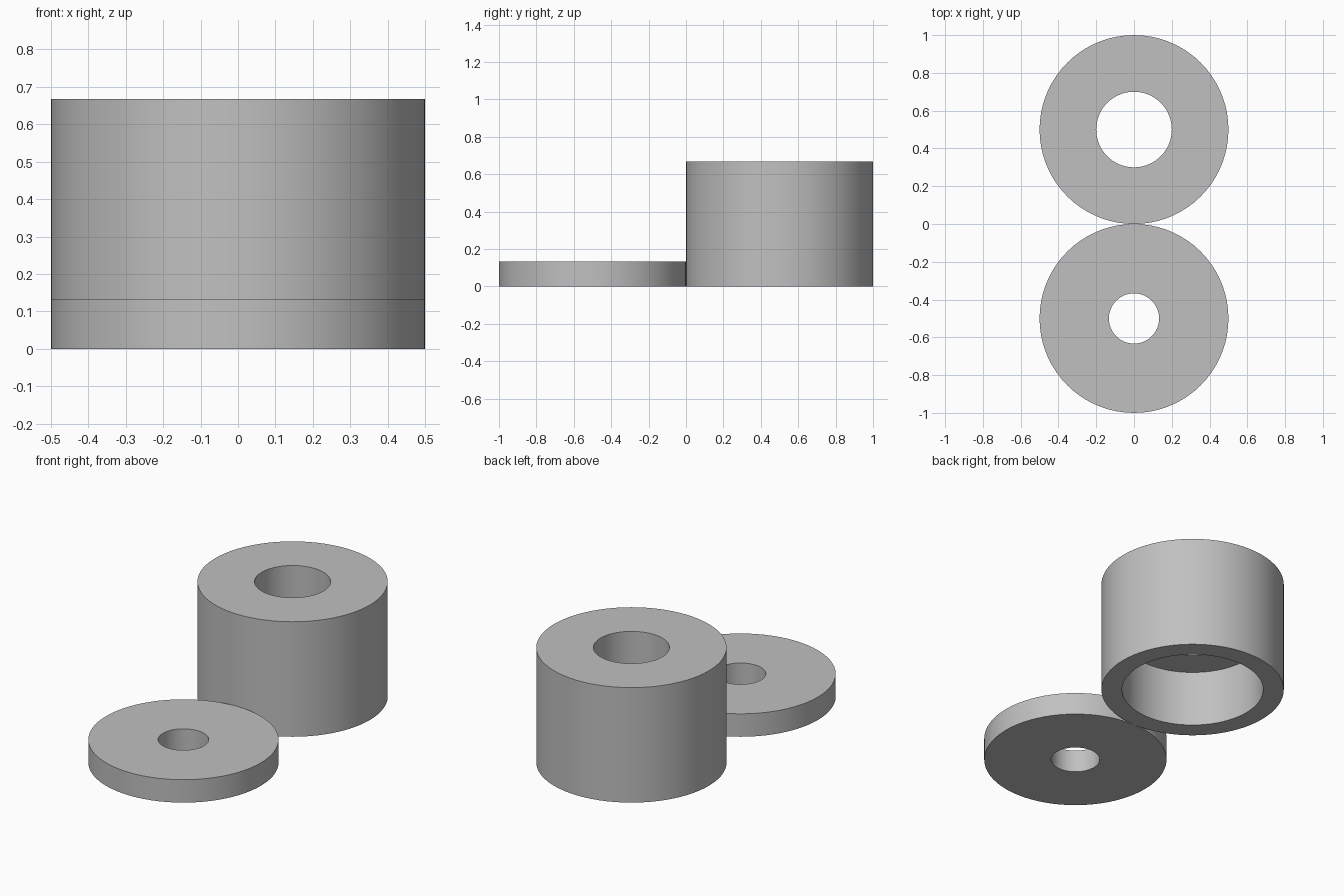
import bpy
import bmesh
from math import cos, sin, tau, radians

cube = bpy.data.objects.get("Cube")
if cube:
    bpy.data.objects.remove(cube, do_unlink=True)

SEGMENTS = 72

grey = bpy.data.materials.new("plain grey")
grey.use_nodes = True
colour = (0.53, 0.53, 0.53, 1)
grey.diffuse_color = colour
grey.node_tree.nodes["Principled BSDF"].inputs["Base Color"].default_value = colour


def turned_part(name, y, profile):
    """Revolve a closed (radius, height) profile around a vertical axis."""
    bm = bmesh.new()
    rings = []
    for i in range(SEGMENTS):
        a = tau * i / SEGMENTS
        rings.append([bm.verts.new((r * cos(a), r * sin(a), z)) for r, z in profile])
    n = len(profile)
    for i, ring in enumerate(rings):
        following = rings[(i + 1) % SEGMENTS]
        for j in range(n):
            k = (j + 1) % n
            bm.faces.new((ring[j], following[j], following[k], ring[k]))
    bmesh.ops.recalc_face_normals(bm, faces=bm.faces)
    mesh = bpy.data.meshes.new(name)
    bm.to_mesh(mesh)
    bm.free()
    mesh.materials.append(grey)
    obj = bpy.data.objects.new(name, mesh)
    obj.location.y = y
    bpy.context.collection.objects.link(obj)
    bpy.ops.object.select_all(action="DESELECT")
    obj.select_set(True)
    bpy.context.view_layer.objects.active = obj
    bpy.ops.object.shade_smooth_by_angle(angle=radians(30))
    return obj


# Flat disc with a small through hole
turned_part("washer", -0.5, [(0.5, 0), (0.5, 0.133), (0.133, 0.133), (0.133, 0)])

# Tall bushing: narrow bore above, wide recess open at the bottom
turned_part("bushing", 0.5, [(0.5, 0), (0.5, 0.667), (0.2, 0.667),
                             (0.2, 0.333), (0.387, 0.333), (0.387, 0)])
